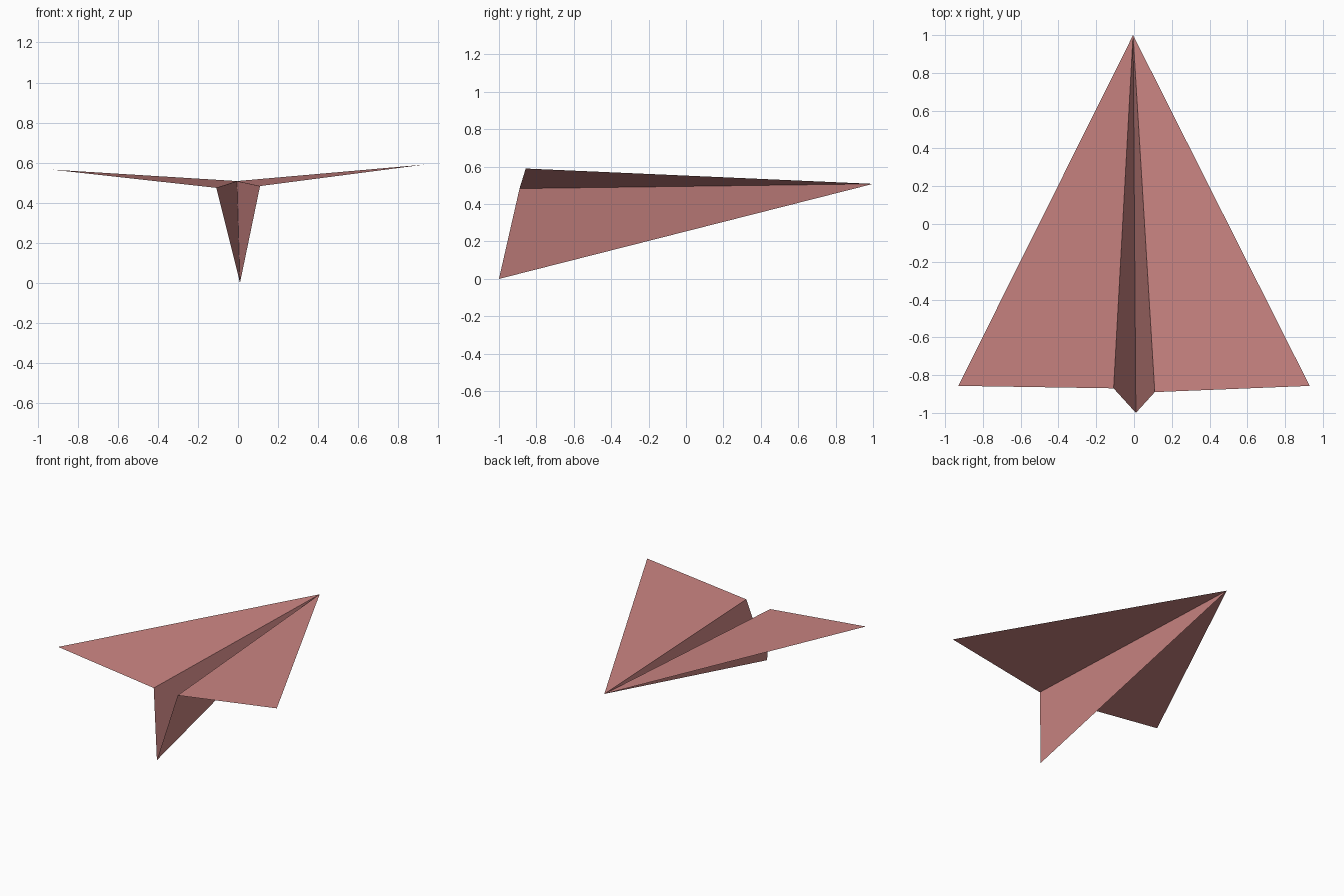
import bpy

cube = bpy.data.objects.get("Cube")
if cube:
    bpy.data.objects.remove(cube, do_unlink=True)

# One paper colour for the whole plane
paper = bpy.data.materials.new("rose_paper")
paper.use_nodes = True
colour = (0.60, 0.235, 0.225, 1.0)
paper.diffuse_color = colour
paper.node_tree.nodes["Principled BSDF"].inputs["Base Color"].default_value = colour

# Key points of the folded sheet
nose = (-0.005, 1.0, 0.508)
keel = (0.01, -1.0, 0.0)
left_fold, left_tip = (0.11, -0.89, 0.483), (0.93, -0.857, 0.59)
right_fold, right_tip = (-0.108, -0.87, 0.474), (-0.93, -0.857, 0.565)


def panel(name, *corners):
    """Flat sheet of paper between the given corners."""
    mesh = bpy.data.meshes.new(name)
    mesh.from_pydata(corners, [], [range(len(corners))])
    mesh.materials.append(paper)
    obj = bpy.data.objects.new(name, mesh)
    bpy.context.collection.objects.link(obj)
    return obj


# Wings, facing upwards
panel("left_wing", nose, left_fold, left_tip)
panel("right_wing", nose, right_tip, right_fold)

# Body sides, meeting along the keel
panel("left_body_side", nose, keel, left_fold)
panel("right_body_side", nose, right_fold, keel)
